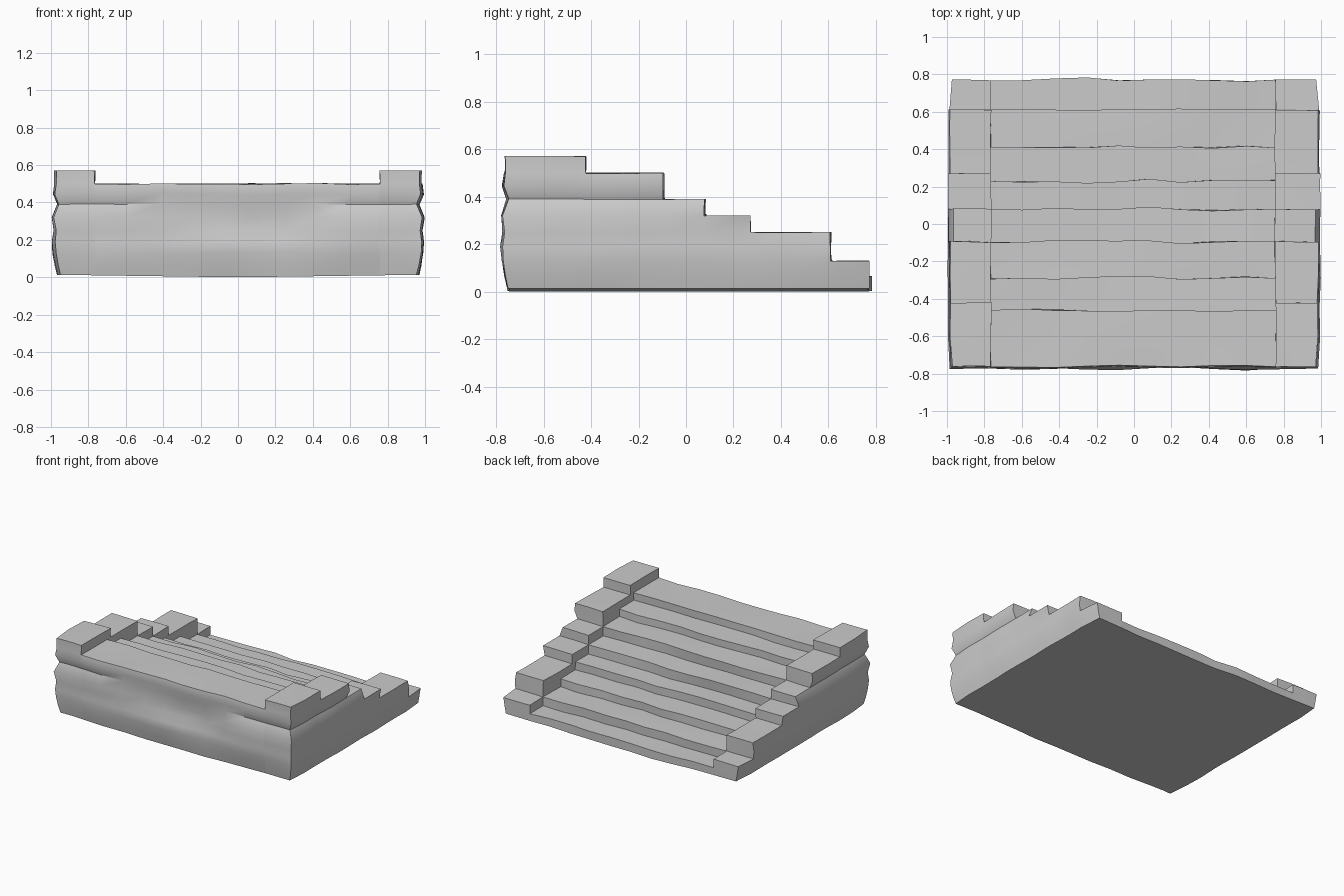
import bpy, bmesh
from mathutils import Vector, noise

if "Cube" in bpy.data.objects:
    bpy.data.objects.remove(bpy.data.objects["Cube"])

# Grid lines shared by every part: across, depth, height
XS = [-0.982, -0.88, -0.765, -0.6, -0.42, -0.25, -0.08, 0.08, 0.25, 0.42, 0.6, 0.755, 0.88, 0.982]
YS = [-0.762, -0.6, -0.46, -0.42, -0.29, -0.2, -0.095, 0.08, 0.23, 0.27, 0.41, 0.51, 0.61, 0.772]
ZS = [0.01, 0.065, 0.13, 0.19, 0.25, 0.32, 0.39, 0.445, 0.5, 0.57]
# Outward bulge of the worn stone courses at each height
BULGE = [-0.017, -0.005, 0.006, 0.01, 0.002, 0.014, -0.014, 0.008, 0.0, 0.0]

# (far edge in y, height level) for the treads and the stepped side walls
TREADS = [(-0.46, 8), (-0.29, 7), (-0.095, 6), (0.08, 5), (0.23, 4), (0.41, 3), (0.61, 2), (0.772, 1)]
WALLS = [(-0.42, 9), (-0.095, 8), (0.08, 6), (0.27, 5), (0.61, 4), (0.772, 2)]
LEFT, RIGHT = 2, 11


def filled(i, j, k):
    if not (0 <= i < len(XS) - 1 and 0 <= j < len(YS) - 1 and k >= 0):
        return False
    table = TREADS if LEFT <= i < RIGHT else WALLS
    y = (YS[j] + YS[j + 1]) / 2
    return k < next(level for edge, level in table if y < edge)


def worn(i, j, k):
    """Grid corner moved by course bulge and smooth stone irregularity."""
    p = Vector((XS[i], YS[j], ZS[k]))
    n = noise.noise_vector(p * 4.3 + Vector((3.1, 7.7, 1.9)))
    wall = i <= LEFT or i >= RIGHT
    p.x += n.x * 0.008
    p.y += n.y * (0.008 if wall else 0.018)
    p.z += n.z * (0.004 if wall else 0.009)
    if i in (0, len(XS) - 1):
        side = 1 if i else -1
        p.x += side * BULGE[k]
        if j in (0, len(YS) - 1):
            p.x -= side * 0.012
    if j == 0:
        p.y -= BULGE[k] * 0.9
        if 5 <= i <= 8 and k in (4, 5):      # hollow in the middle of the back course
            p.y += 0.02
    if k == 0:
        p.z = 0.014 * min(1, abs(p.x))
    return p


# Quad corners for each of the six directions, wound outward
SIDES = {
    (1, 0, 0): [(1, 0, 0), (1, 1, 0), (1, 1, 1), (1, 0, 1)],
    (-1, 0, 0): [(0, 0, 0), (0, 0, 1), (0, 1, 1), (0, 1, 0)],
    (0, 1, 0): [(0, 1, 0), (0, 1, 1), (1, 1, 1), (1, 1, 0)],
    (0, -1, 0): [(0, 0, 0), (1, 0, 0), (1, 0, 1), (0, 0, 1)],
    (0, 0, 1): [(0, 0, 1), (1, 0, 1), (1, 1, 1), (0, 1, 1)],
    (0, 0, -1): [(0, 0, 0), (0, 1, 0), (1, 1, 0), (1, 0, 0)],
}


def build(name, i0, i1):
    bm = bmesh.new()
    verts = {}

    def corner(c):
        if c not in verts:
            verts[c] = bm.verts.new(worn(*c))
        return verts[c]

    for i in range(i0, i1):
        for j in range(len(YS) - 1):
            for k in range(len(ZS) - 1):
                if not filled(i, j, k):
                    continue
                for (a, b, c), quad in SIDES.items():
                    if not filled(i + a, j + b, k + c):
                        bm.faces.new([corner((i + u, j + v, k + w)) for u, v, w in quad])
    mesh = bpy.data.meshes.new(name)
    bm.to_mesh(mesh)
    bm.free()
    ob = bpy.data.objects.new(name, mesh)
    bpy.context.collection.objects.link(ob)
    bpy.ops.object.select_all(action='DESELECT')
    ob.select_set(True)
    bpy.context.view_layer.objects.active = ob
    bpy.ops.object.shade_smooth_by_angle(angle=0.6)


# Stone stair flight between two stepped side walls
build("stair_flight", LEFT, RIGHT)
build("left_side_wall", 0, LEFT)
build("right_side_wall", RIGHT, len(XS) - 1)
